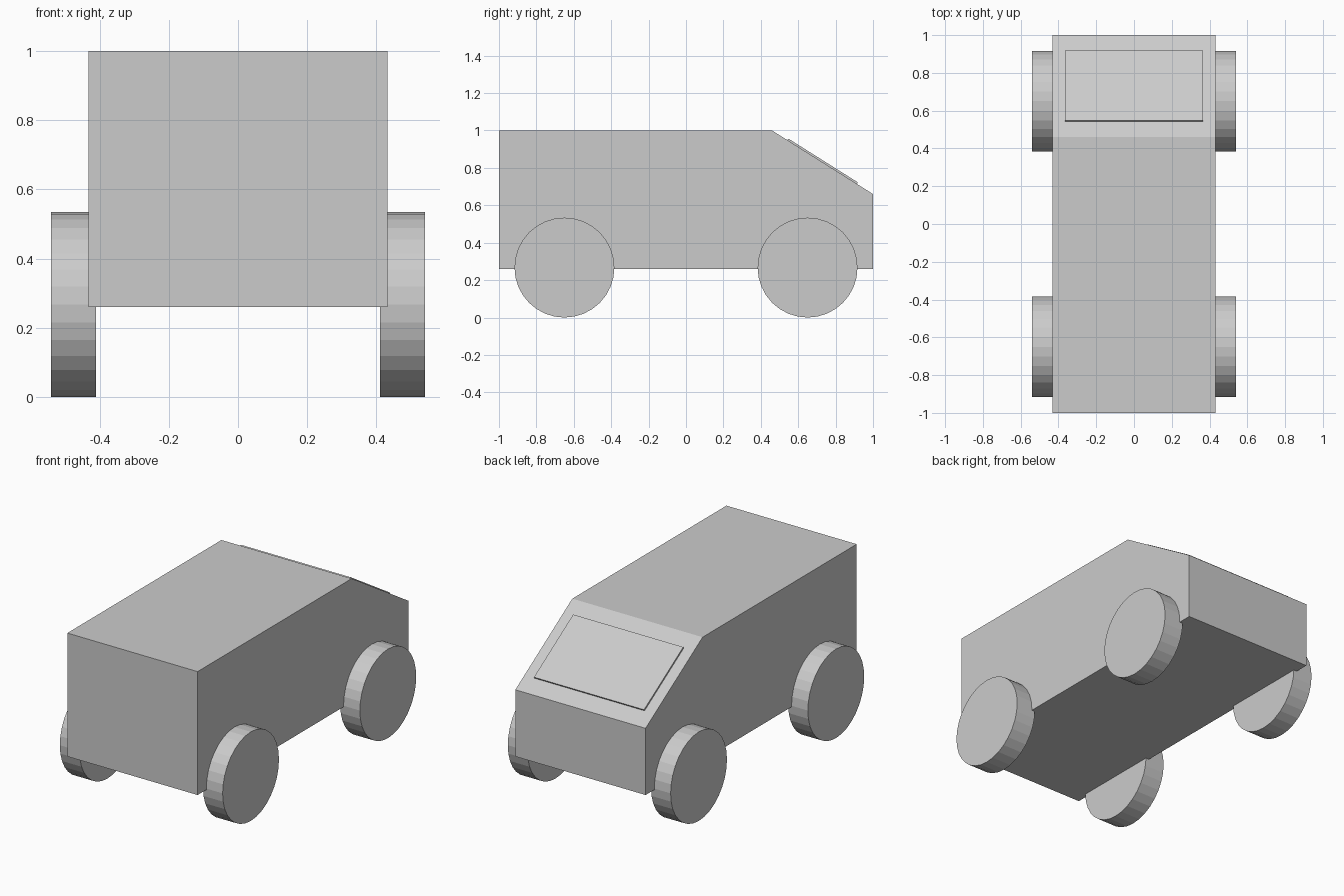
import bpy, bmesh, math

if "Cube" in bpy.data.objects:
    bpy.data.objects.remove(bpy.data.objects["Cube"])

HALF_W = 0.432
WHEEL_R = 0.267


# Body: side profile (y, z) extruded across the width
def build_body():
    profile = [(-1, 0.26), (1, 0.26), (1, 0.66), (0.46, 1), (-1, 1)]
    bm = bmesh.new()
    face = bm.faces.new([bm.verts.new((-HALF_W, y, z)) for y, z in profile])
    ext = bmesh.ops.extrude_face_region(bm, geom=[face])
    moved = [g for g in ext["geom"] if isinstance(g, bmesh.types.BMVert)]
    bmesh.ops.translate(bm, verts=moved, vec=(2 * HALF_W, 0, 0))
    bmesh.ops.recalc_face_normals(bm, faces=bm.faces)
    mesh = bpy.data.meshes.new("van_body")
    bm.to_mesh(mesh)
    bm.free()
    bpy.context.collection.objects.link(bpy.data.objects.new("van_body", mesh))


# Windscreen: thin plate lying half sunk in the slope
def build_windscreen():
    bpy.ops.mesh.primitive_cube_add(size=1, location=(0, 0.728, 0.831))
    plate = bpy.context.object
    plate.name = "windscreen"
    plate.scale = (0.73, 0.439, 0.02)
    plate.rotation_euler.x = math.atan2(0.66 - 1, 1 - 0.46)


# Wheels: flat-faced discs partly set into the body sides
def build_wheel(name, x, y):
    bpy.ops.mesh.primitive_cylinder_add(
        vertices=32, radius=WHEEL_R, depth=0.13,
        location=(x, y, WHEEL_R), rotation=(0, math.pi / 2, 0))
    bpy.context.object.name = name


build_body()
build_windscreen()
for side, x in (("left", -0.475), ("right", 0.475)):
    for end, y in (("rear", -0.65), ("nose", 0.65)):
        build_wheel(f"{end}_{side}_wheel", x, y)
